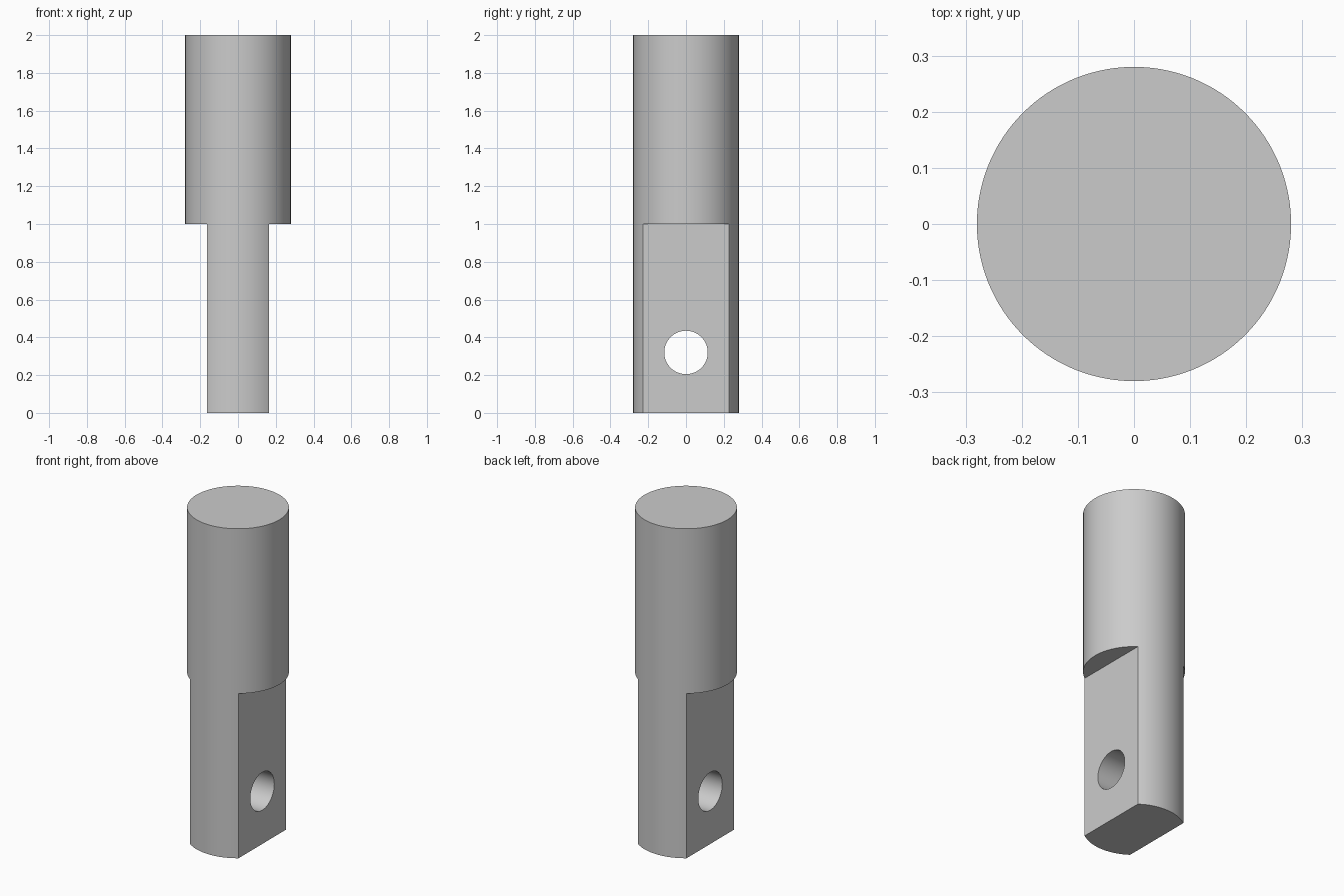
import bpy
import math

RADIUS, HEIGHT = 0.28, 2.0
TANG_TOP, TANG_HALF = 1.0, 0.163
HOLE_Z, HOLE_RADIUS = 0.32, 0.115

if "Cube" in bpy.data.objects:
    bpy.data.objects.remove(bpy.data.objects["Cube"], do_unlink=True)

steel = bpy.data.materials.new("plain grey")
steel.use_nodes = True
grey = (0.6, 0.6, 0.6, 1)
steel.diffuse_color = grey
steel.node_tree.nodes["Principled BSDF"].inputs["Base Color"].default_value = grey


def cut(target, cutter):
    """Subtract the cutter from the target and discard it."""
    cutter.hide_render = True
    mod = target.modifiers.new("cut", "BOOLEAN")
    mod.operation = "DIFFERENCE"
    mod.solver = "EXACT"
    mod.object = cutter
    bpy.context.view_layer.objects.active = target
    bpy.ops.object.modifier_apply(modifier=mod.name)
    bpy.data.objects.remove(cutter, do_unlink=True)


# Round rod
bpy.ops.mesh.primitive_cylinder_add(vertices=128, radius=RADIUS, depth=HEIGHT,
                                    location=(0, 0, HEIGHT / 2))
pin = bpy.context.object
pin.name = "flattened_rod"
pin.data.materials.append(steel)

# Flats on both sides of the lower half
for side in (-1, 1):
    bpy.ops.mesh.primitive_cube_add(size=1, location=(side * (TANG_HALF + 0.5), 0, TANG_TOP - 1))
    box = bpy.context.object
    box.name = "flat_cutter"
    box.scale = (1, 2, 2)
    cut(pin, box)

# Cross hole through the flats
bpy.ops.mesh.primitive_cylinder_add(vertices=64, radius=HOLE_RADIUS, depth=1,
                                    location=(0, 0, HOLE_Z), rotation=(0, math.pi / 2, 0))
bpy.context.object.name = "hole_cutter"
cut(pin, bpy.context.object)

# Smooth round walls, crisp edges
bpy.ops.object.select_all(action="DESELECT")
pin.select_set(True)
bpy.context.view_layer.objects.active = pin
bpy.ops.object.shade_smooth_by_angle(angle=math.radians(30))
